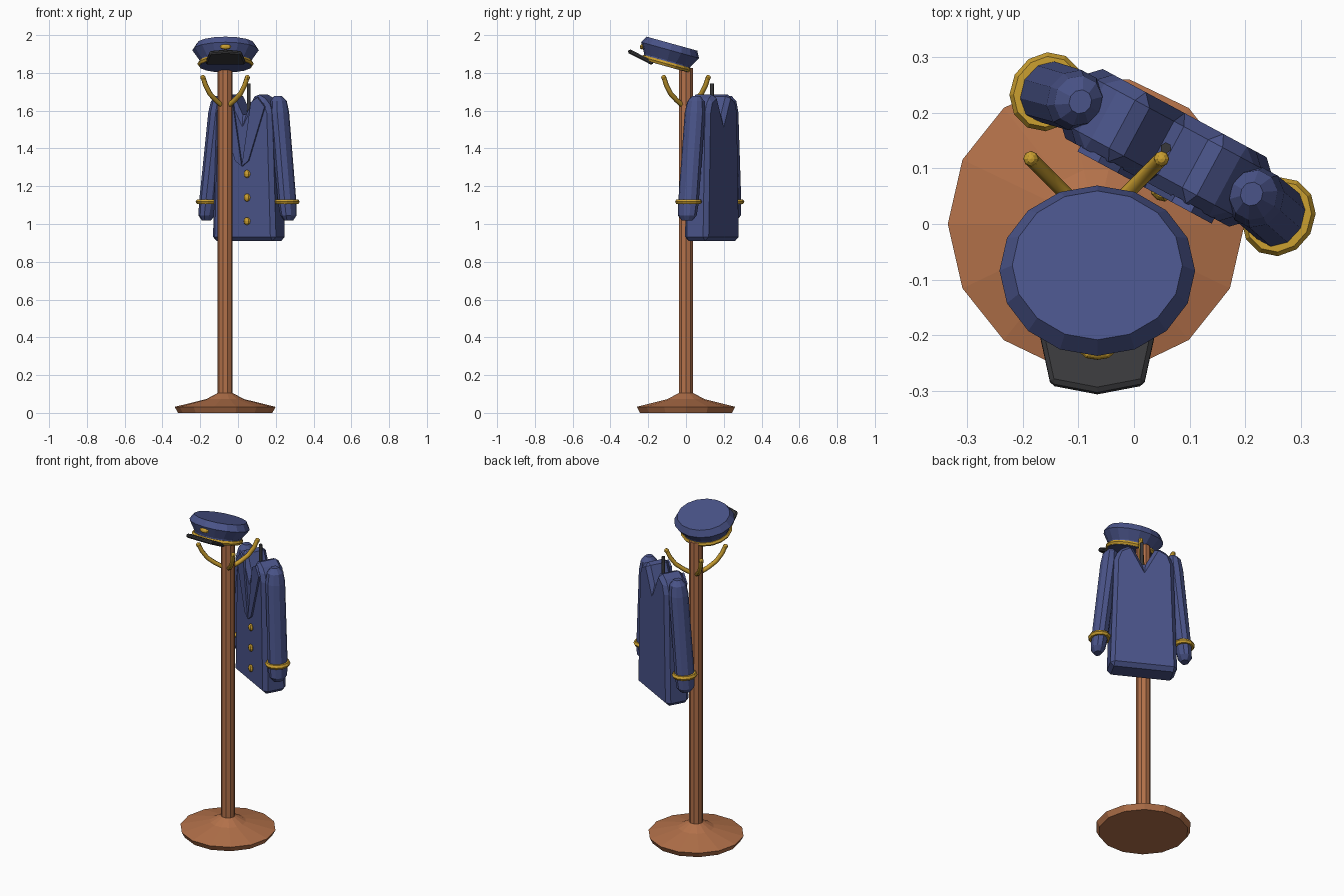
import bpy, bmesh, math
from mathutils import Matrix, Vector

if "Cube" in bpy.data.objects:
    bpy.data.objects.remove(bpy.data.objects["Cube"])


def material(name, rgb):
    m = bpy.data.materials.new(name)
    m.diffuse_color = (*rgb, 1)
    m.use_nodes = True
    m.node_tree.nodes["Principled BSDF"].inputs["Base Color"].default_value = m.diffuse_color
    return m


NAVY = material("navy cloth", (0.068, 0.088, 0.25))
WOOD = material("warm wood", (0.45, 0.165, 0.068))
GOLD = material("gold trim", (0.60, 0.35, 0.03))
BLACK = material("black", (0.04, 0.04, 0.043))


def make(name, bm, mat, matrix=Matrix()):
    bmesh.ops.recalc_face_normals(bm, faces=bm.faces)
    me = bpy.data.meshes.new(name)
    bm.to_mesh(me)
    bm.free()
    me.materials.append(mat)
    ob = bpy.data.objects.new(name, me)
    bpy.context.collection.objects.link(ob)
    ob.matrix_world = matrix
    return ob


def loft(name, rings, sides, mat, matrix=Matrix()):
    """Stack elliptical rings (cx, cy, z, rx, ry) into a closed solid."""
    bm = bmesh.new()
    loops = []
    for cx, cy, z, rx, ry in rings:
        loops.append([bm.verts.new((cx + rx * math.cos(2 * math.pi * i / sides),
                                    cy + ry * math.sin(2 * math.pi * i / sides), z))
                      for i in range(sides)])
    for a, b in zip(loops, loops[1:]):
        for i in range(sides):
            j = (i + 1) % sides
            bm.faces.new((a[i], a[j], b[j], b[i]))
    bm.faces.new(loops[0])
    bm.faces.new(loops[-1])
    return make(name, bm, mat, matrix)


def plate(name, pts, direction, mat, matrix=Matrix(), bevel=0):
    """Extrude a flat outline of 3D points along a direction."""
    bm = bmesh.new()
    face = bm.faces.new([bm.verts.new(p) for p in pts])
    ext = bmesh.ops.extrude_face_region(bm, geom=[face])
    bmesh.ops.translate(bm, vec=direction,
                        verts=[v for v in ext["geom"] if isinstance(v, bmesh.types.BMVert)])
    ob = make(name, bm, mat, matrix)
    if bevel:
        mod = ob.modifiers.new("bevel", "BEVEL")
        mod.width = bevel
        mod.segments = 1
        mod.limit_method = "ANGLE"
    return ob


def ring(name, center, rx, ry, minor, sides, matrix):
    """Elliptical gold trim ring."""
    bm = bmesh.new()
    n = 6
    v = [[bm.verts.new((center[0] + (rx + minor * math.cos(2 * math.pi * k / n)) * math.cos(2 * math.pi * i / sides),
                        center[1] + (ry + minor * math.cos(2 * math.pi * k / n)) * math.sin(2 * math.pi * i / sides),
                        center[2] + minor * math.sin(2 * math.pi * k / n)))
          for k in range(n)] for i in range(sides)]
    for i in range(sides):
        for k in range(n):
            a, b = (i + 1) % sides, (k + 1) % n
            bm.faces.new((v[i][k], v[a][k], v[a][b], v[i][b]))
    return make(name, bm, GOLD, matrix)


def ball(name, center, scale, mat, matrix):
    bm = bmesh.new()
    bmesh.ops.create_uvsphere(bm, u_segments=8, v_segments=6, radius=1)
    bmesh.ops.scale(bm, vec=scale, verts=bm.verts)
    bmesh.ops.translate(bm, vec=center, verts=bm.verts)
    return make(name, bm, mat, matrix)


def tube(name, pts, radius, mat, matrix):
    cu = bpy.data.curves.new(name, "CURVE")
    cu.dimensions = "3D"
    cu.bevel_depth = radius
    cu.bevel_resolution = 1
    cu.use_fill_caps = True
    sp = cu.splines.new("POLY")
    sp.points.add(len(pts) - 1)
    for p, co in zip(sp.points, pts):
        p.co = (*co, 1)
    cu.materials.append(mat)
    ob = bpy.data.objects.new(name, cu)
    bpy.context.collection.objects.link(ob)
    ob.matrix_world = matrix
    return ob


# Stand: flared foot, pole and four hooks
STAND = Matrix.Translation((-0.068, 0, 0))
loft("stand_base", [(0, 0, z, r, r) for z, r in
                    ((0, 0.25), (0.032, 0.267), (0.073, 0.10), (0.105, 0.04))], 14, WOOD, STAND)
loft("pole", [(0, 0, z, 0.04, 0.04) for z in (0.09, 1.825)], 10, WOOD, STAND)
for k in range(4):
    turn = STAND @ Matrix.Rotation(math.radians(45 + 90 * k), 4, "Z")
    tube(f"hook_{k + 1}", [(0.02, 0, 1.625), (0.07, 0, 1.655), (0.115, 0, 1.69),
                           (0.147, 0, 1.735), (0.165, 0, 1.775)], 0.013, GOLD, turn)
    ball(f"hook_tip_{k + 1}", (0.166, 0, 1.775), (0.014, 0.014, 0.014), GOLD, turn)

# Jacket body: outline with a neck notch, local front is -y
COAT = Matrix.Translation((0.0575, 0.137, 0)) @ Matrix.Rotation(math.radians(-28.3), 4, "Z")
half = [(0.19, 0.91), (0.168, 1.59), (0.145, 1.655), (0.07, 1.695)]
outline = half + [(0, 1.56)] + [(-u, z) for u, z in reversed(half)]
plate("jacket_body", [(u, -0.071, z) for u, z in outline], (0, 0.142, 0), NAVY, COAT, 0.022)

# Lapels, sleeves and cuffs on both sides
lapel = [(0, 1.305), (0.04, 1.335), (0.137, 1.62), (0.095, 1.67), (0.055, 1.645)]
for s, side in ((-1, "left"), (1, "right")):
    plate(f"{side}_lapel", [(s * u, -0.081, z) for u, z in lapel], (0, 0.013, 0), NAVY, COAT)
    rings = [(s * u, v, z, ru, rv) for u, v, z, ru, rv in (
        (0.247, -0.016, 1.018, 0.022, 0.03),
        (0.246, -0.015, 1.045, 0.04, 0.052),
        (0.238, -0.013, 1.11, 0.046, 0.057),
        (0.185, -0.002, 1.59, 0.05, 0.056),
        (0.179, 0, 1.65, 0.043, 0.046),
        (0.175, 0, 1.678, 0.02, 0.022))]
    loft(f"{side}_sleeve", rings, 10, NAVY, COAT)
    ring(f"{side}_cuff", (s * 0.237, -0.013, 1.118), 0.05, 0.058, 0.015, 12, COAT)

# Buttons and hanger hook
for k in range(3):
    ball(f"button_{k + 1}", (0.03, -0.076, 1.265 - 0.125 * k), (0.02, 0.014, 0.021), GOLD, COAT)
tube("hanger_hook", [(0, 0, 1.54), (0, 0, 1.70), (0, 0, 1.745)], 0.01, BLACK, COAT)

# Cap: tilted back on top of the pole
CAP = Matrix.Translation((-0.066, -0.084, 1.92)) @ Matrix.Rotation(math.radians(-15.5), 4, "X")
loft("cap_crown", [(0, 0, -0.088, 0.137, 0.126), (0, 0, -0.055, 0.138, 0.127),
                   (0, 0, 0, 0.176, 0.159), (0, 0, 0.036, 0.153, 0.139)], 16, NAVY, CAP)
ring("cap_band", (0, 0, -0.074), 0.135, 0.124, 0.014, 16, CAP)
ball("cap_badge", (0, -0.148, -0.022), (0.03, 0.012, 0.014), GOLD, CAP)

# Visor: flat bevelled plate rising towards its tip
VISOR = Matrix.Translation((-0.066, -0.205, 1.857)) @ Matrix.Rotation(math.radians(-27), 4, "X")
visor = [(0.102, 0.03), (0.102, -0.005), (0.084, -0.098), (0, -0.116),
         (-0.084, -0.098), (-0.102, -0.005), (-0.102, 0.03)]
plate("cap_visor", [(x, y, -0.003) for x, y in visor], (0, 0, 0.022), BLACK, VISOR, 0.007)
